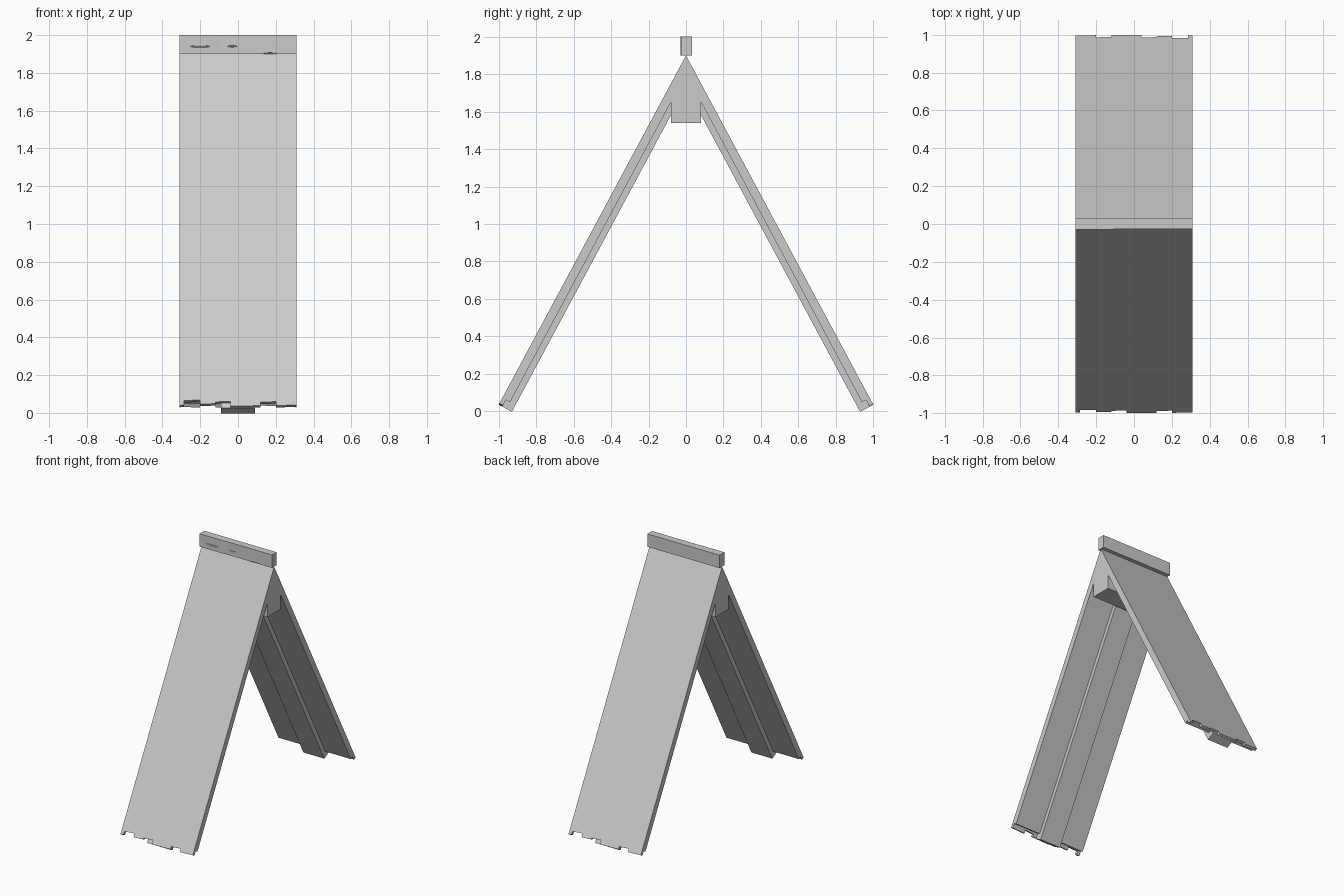
import bpy, bmesh, math
from mathutils import Vector

if "Cube" in bpy.data.objects:
    bpy.data.objects.remove(bpy.data.objects["Cube"])

HALF_W = 0.31
APEX = 1.90
SLOPE = Vector((0.4726, -0.8813))     # down the roof in (y, z)
INWARD = Vector((-0.8813, -0.4726))   # into the roof thickness
LENGTH, BOARD, TOTAL = 2.116, 0.047, 0.08
STEP = 2.075                          # where the thick board ends


def roof(s, d):
    """Point (y, z) at distance s down the slope and depth d."""
    p = Vector((0, APEX)) + SLOPE * s + INWARD * d
    return p.x, p.y


def prism(name, base, offset):
    """Closed solid from a planar outline swept by an offset."""
    bm = bmesh.new()
    face = bm.faces.new([bm.verts.new(p) for p in base])
    ext = bmesh.ops.extrude_face_region(bm, geom=[face])
    moved = [v for v in ext["geom"] if isinstance(v, bmesh.types.BMVert)]
    bmesh.ops.translate(bm, verts=moved, vec=offset)
    bmesh.ops.recalc_face_normals(bm, faces=bm.faces)
    me = bpy.data.meshes.new(name)
    bm.to_mesh(me)
    bm.free()
    ob = bpy.data.objects.new(name, me)
    bpy.context.collection.objects.link(ob)
    return ob


def side_prism(name, profile, half):
    return prism(name, [(-half, y, z) for y, z in profile], (2 * half, 0, 0))


# Roof boards and the solid gable block under the ridge, as one outline
inner_z = APEX - (BOARD + 0.08 * 0.8813) / 0.4726
right = [roof(STEP, 0), roof(STEP, BOARD), (0.08, inner_z), (0.08, 1.54)]
left = [(-y, z) for y, z in reversed(right)]
side_prism("roof_boards", [(0, APEX)] + right + left, HALF_W)

# Ragged eave: (right end of each plank, amount its tip is cut short)
planks = [(-0.285, 0.005), (-0.20, 0.034), (-0.12, 0.012), (-0.04, 0.026),
          (0.12, 0.0), (0.20, 0.024), (HALF_W, 0.004)]

for name, sy in (("front", -1), ("back", 1)):
    # Thick centre rafter below the boards
    rafter = [roof(0.17, BOARD - 0.01), roof(LENGTH, BOARD - 0.03),
              roof(LENGTH, TOTAL), roof(0.26, TOTAL)]
    side_prism(name + "_rafter", [(sy * y, z) for y, z in rafter], 0.09)

    # Thin broken plank ends along the eave
    outline = [(-HALF_W, STEP)]
    x0 = -HALF_W
    for x1, cut in planks:
        outline += [(x0, LENGTH - cut), (x1, LENGTH - cut - 0.004)]
        x0 = x1
    outline.append((HALF_W, STEP))
    pts = []
    for x, s in outline:
        y, z = roof(s, 0)
        pts.append((-sy * x, sy * y, z))
    thick = INWARD * 0.022
    prism(name + "_eave_planks", pts, (0, sy * thick.x, thick.y))

# Ridge beam with slightly worn front face
beam = prism("ridge_beam",
             [(-HALF_W, -0.029, APEX), (-0.12, -0.029, APEX), (-0.09, -0.026, APEX),
              (HALF_W, -0.026, APEX), (HALF_W, 0.031, APEX), (-HALF_W, 0.031, APEX)],
             (0, 0, 0.10))

# Small gouges in the beam
for x, y, z, rx, rz in ((-0.20, -0.030, 1.94, 0.06, 0.006),
                        (-0.03, -0.027, 1.94, 0.03, 0.005),
                        (0.17, -0.027, 1.90, 0.04, 0.008)):
    bpy.ops.mesh.primitive_uv_sphere_add(segments=8, ring_count=4, location=(x, y, z))
    cutter = bpy.context.object
    cutter.name = "gouge_cutter"
    cutter.scale = (rx, 0.006, rz)
    cutter.hide_render = True
    cutter.hide_set(True)
    mod = beam.modifiers.new("gouge", 'BOOLEAN')
    mod.operation = 'DIFFERENCE'
    mod.solver = 'EXACT'
    mod.object = cutter
